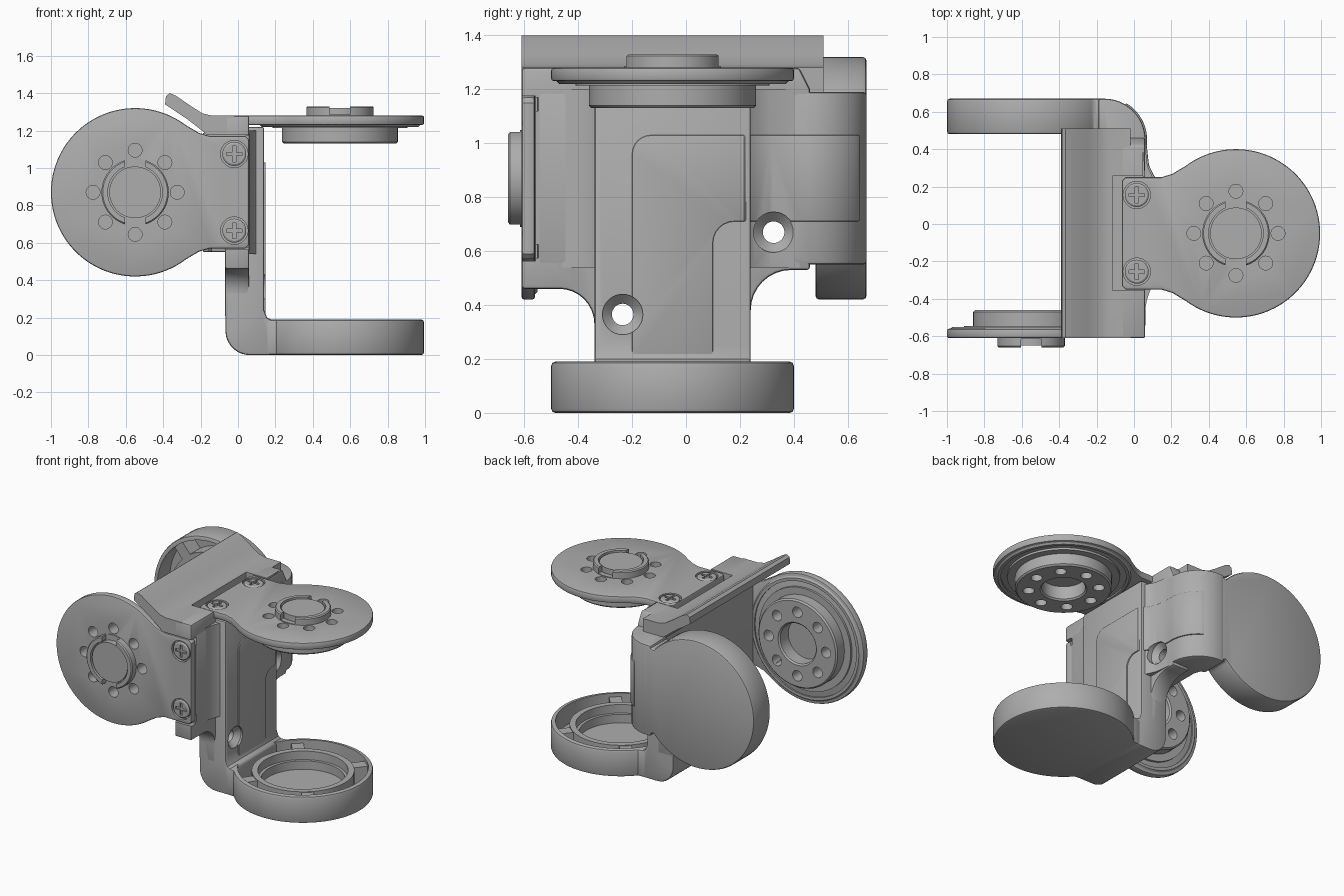
import bpy, bmesh
from math import sin, cos, pi, radians
from mathutils import Matrix, Vector

cube = bpy.data.objects.get("Cube")
if cube:
    bpy.data.objects.remove(cube)

grey = bpy.data.materials.new("satin_grey")
grey.use_nodes = True
grey.diffuse_color = (0.42, 0.42, 0.42, 1)
grey.node_tree.nodes["Principled BSDF"].inputs["Base Color"].default_value = (0.42, 0.42, 0.42, 1)

ID = Matrix.Identity(4)
XZ = Matrix(((1, 0, 0, 0), (0, 0, -1, 0), (0, 1, 0, 0), (0, 0, 0, 1)))  # outline in xz, depth along -y
YZ = Matrix(((0, 0, 1, 0), (1, 0, 0, 0), (0, 1, 0, 0), (0, 0, 0, 1)))   # outline in yz, depth along x


def finish(name, bm, matrix):
    bmesh.ops.recalc_face_normals(bm, faces=bm.faces)
    mesh = bpy.data.meshes.new(name)
    bm.to_mesh(mesh)
    bm.free()
    mesh.transform(matrix)
    mesh.materials.append(grey)
    obj = bpy.data.objects.new(name, mesh)
    bpy.context.collection.objects.link(obj)
    return obj


def bake(obj):
    dg = bpy.context.evaluated_depsgraph_get()
    mesh = bpy.data.meshes.new_from_object(obj.evaluated_get(dg))
    obj.modifiers.clear()
    obj.data = mesh


def prism(name, outline, z0, z1, matrix=ID, bevel=0):
    bm = bmesh.new()
    face = bm.faces.new([bm.verts.new((x, y, z0)) for x, y in outline])
    grown = bmesh.ops.extrude_face_region(bm, geom=[face])
    bmesh.ops.translate(bm, vec=(0, 0, z1 - z0),
                        verts=[v for v in grown["geom"] if isinstance(v, bmesh.types.BMVert)])
    obj = finish(name, bm, matrix)
    if bevel:
        mod = obj.modifiers.new("bevel", "BEVEL")
        mod.width, mod.segments, mod.angle_limit = bevel, 2, radians(50)
        bake(obj)
    return obj


def lathe(name, profile, matrix=ID, steps=64):
    bm = bmesh.new()
    verts = [bm.verts.new((r, 0, z)) for r, z in profile]
    edges = [bm.edges.new((a, b)) for a, b in zip(verts, verts[1:] + verts[:1])]
    bmesh.ops.spin(bm, geom=verts + edges, axis=(0, 0, 1), cent=(0, 0, 0), angle=2 * pi, steps=steps)
    bmesh.ops.remove_doubles(bm, verts=bm.verts, dist=1e-5)
    return finish(name, bm, matrix)


def cylinder(name, r, z0, z1, matrix=ID, steps=64):
    return lathe(name, [(0, z0), (r, z0), (r, z1), (0, z1)], matrix, steps)


def rect(x0, x1, y0, y1):
    return [(x0, y0), (x1, y0), (x1, y1), (x0, y1)]


def arc(cx, cy, r, a0, a1, n):
    return [(cx + r * cos(radians(a0 + (a1 - a0) * i / n)),
             cy + r * sin(radians(a0 + (a1 - a0) * i / n))) for i in range(n + 1)]


def cut(objs, cutters):
    for obj in objs:
        for c in cutters:
            mod = obj.modifiers.new("cut", "BOOLEAN")
            mod.operation, mod.object, mod.solver = "DIFFERENCE", c, "EXACT"
        bake(obj)
    for c in cutters:
        bpy.data.objects.remove(c)


def at(m, x, y, z=0):
    return m @ Matrix.Translation((x, y, z))


def motor_plate(tag, m):
    """Round plate with a screwed tab towards local -x, outer face at local z = 0."""
    half = [(-0.34, 0.318), (-0.40, 0.30), (-0.59, 0.30), (-0.61, 0.28)]
    outline = arc(0, 0, 0.45, -127, 127, 64) + half + [(x, -y) for x, y in reversed(half)]
    plate = prism(tag + "_plate", outline, -0.05, 0, m, 0.01)
    ring = lathe(tag + "_plate_ring", [(0.14, -0.04), (0.14, -0.14), (0.15, -0.15), (0.3, -0.15),
                                      (0.31, -0.14), (0.31, -0.065), (0.36, -0.065), (0.36, -0.04)], m)
    lathe(tag + "_plate_lip", [(0.40, -0.04), (0.40, -0.06), (0.42, -0.06), (0.44, -0.04)], m)
    # ring of eight bolt holes and two screw seats
    spots = [(0.225 * cos(i * pi / 4), 0.225 * sin(i * pi / 4)) for i in range(8)]
    cut([plate, ring], [cylinder("hole", 0.037, -0.2, 0.1, at(m, x, y), 24) for x, y in spots])
    cut([plate], [cylinder("seat", 0.073, -0.02, 0.1, at(m, -0.53, s * 0.205), 32) for s in (-1, 1)])
    # hub with a split collar
    cylinder(tag + "_hub", 0.138, -0.01, 0.04, m)
    collar = lathe(tag + "_hub_collar", [(0.146, -0.01), (0.18, -0.01), (0.18, 0.043),
                                        (0.173, 0.05), (0.146, 0.05)], m)
    cut([collar], [prism("slot", rect(-0.055, 0.055, -0.3, 0.3), 0.005, 0.1, m)])
    # cross-head screws
    for s in (-1, 1):
        p = at(m, -0.53, s * 0.205)
        head = lathe(tag + "_screw", [(0, -0.03), (0.064, -0.03), (0.064, -0.006), (0.055, 0), (0, 0)], p, 32)
        cut([head], [prism("cross", rect(-a, a, -b, b), -0.012, 0.1, p)
                     for a, b in ((0.042, 0.009), (0.009, 0.042))])


def motor_cup(tag, m, half, radius):
    """Open round housing with a wall rising from its neck at local -x."""
    cup = prism(tag + "_cup", [(-0.40, half)] + [(-0.40, -half)] + arc(0, 0, 0.45, -139, 139, 72),
                0, 0.19, m, 0.015)
    cut([cup], [cylinder("cavity", 0.42, 0.05, 0.4, m)])
    lathe(tag + "_cup_ring", [(0.27, 0.04), (0.27, 0.11), (0.29, 0.11), (0.29, 0.17),
                             (0.33, 0.17), (0.33, 0.04)], m)
    for a in (50, 130, 235, 310):
        prism(tag + "_cup_bridge", rect(0.31, 0.43, -0.04, 0.04), 0.04, 0.165,
              m @ Matrix.Rotation(radians(a), 4, "Z"))
    profile = ([(-0.405, 1.22), (-0.405, 0.24), (-0.39, 0.2), (-0.36, 0.185), (-0.36, 0)]
               + arc(-0.612 + radius, radius, radius, 270, 180, 12) + [(-0.612, 1.22)])
    return prism(tag + "_wall", profile, -half, half, m @ XZ, 0.012)


# two equal arms: one upright, one lying front to back
low = Matrix.Translation((0.545, -0.05, 0))
turn = Matrix(((-1, 0, 0, 0), (0, 0, -1, 0), (0, -1, 0, 0), (0, 0, 0, 1)))
back = Matrix.Translation((-0.55, 0.67, 0.87)) @ turn
motor_plate("top", at(low, 0, 0, 1.28))
motor_plate("front", at(back, 0, 0, 1.28))
upright = motor_cup("lower", low, 0.29, 0.13)
cross_wall = motor_cup("rear", back, 0.32, 0.22)

# central block joining the arms
block_side = ([(-0.61, 1.28), (-0.61, 0.46)] + arc(-0.47, 0.33, 0.13, 90, 0, 8)
              + [(-0.34, 0.2), (0.24, 0.2)] + arc(0.39, 0.38, 0.15, 180, 90, 8)
              + [(0.46, 0.53), (0.46, 1.2), (0.42, 1.28)])
block = prism("centre_block", block_side, -0.07, 0.06, YZ, 0.012)

# flared web softening the step from the upright to the block
flare = [(0.139, -0.30), (0.138, 0.21), (0.10, 0.25), (0.072, 0.31), (0.06, 0.42),
         (0, 0.42), (0, -0.46), (0.06, -0.46), (0.068, -0.41), (0.09, -0.345)]
web = prism("flared_web", flare, 0.54, 1.2, ID)

# roof with a lifted lip
roof_side = [(-0.39, 1.34), (-0.385, 1.385), (-0.365, 1.40), (-0.33, 1.385), (-0.25, 1.33), (-0.19, 1.292),
             (-0.14, 1.28), (-0.02, 1.28), (-0.02, 1.15), (-0.145, 1.15), (-0.18, 1.19), (-0.27, 1.26)]
roof = prism("roof", roof_side, -0.51, 0.61, XZ)

# cable cover running up the upright and around to the rear housing
cover_side = ([(-0.2, 0.2)] + arc(-0.13, 0.96, 0.07, 180, 90, 6) + [(0.21, 1.03), (0.21, 0.71)]
              + arc(0.18, 0.63, 0.08, 90, 180, 6) + [(0.10, 0.2)])
cover = prism("cable_cover", cover_side, 0.12, 0.148, YZ, 0.005)
wrap = ([(0.148, 0.15), (0.147, 0.215), (0.108, 0.256), (0.08, 0.315), (0.068, 0.42)]
        + arc(-0.158, 0.45, 0.228, 0, 60, 10) + [(-0.06, 0.15)])
cover_wrap = prism("cable_cover_wrap", wrap, 0.71, 1.03, ID, 0.006)

# recesses for the plate tabs
for m in (at(low, 0, 0, 1.28), at(back, 0, 0, 1.28)):
    cut([block, roof, web, upright, cross_wall],
        [prism("recess", rect(-0.66, -0.3, -0.306, 0.306), -0.051, 0.2, m)])
# side notches beside the front tab
cut([block], [prism("notch", rect(-0.7, -0.5, z, z + 0.05), 0.03, 0.2, YZ) for z in (0.575, 1.12)])
# countersunk through holes
for x, y, z in ((0.03, 0.325, 0.67), (0.10, -0.235, 0.365)):
    cut([block, web, upright, cross_wall, cover, cover_wrap],
        [lathe("bore", [(0, -0.5), (0.04, -0.5), (0.04, 0), (0.075, 0.035), (0.075, 0.2), (0, 0.2)],
               Matrix.Translation((x, y, z)) @ YZ, 32)])

# smooth shading with crisp edges
for obj in bpy.context.collection.objects:
    if obj.type == "MESH" and obj.data.materials and obj.data.materials[0] == grey:
        obj.select_set(True)
        bpy.context.view_layer.objects.active = obj
bpy.ops.object.shade_smooth_by_angle(angle=radians(32))
